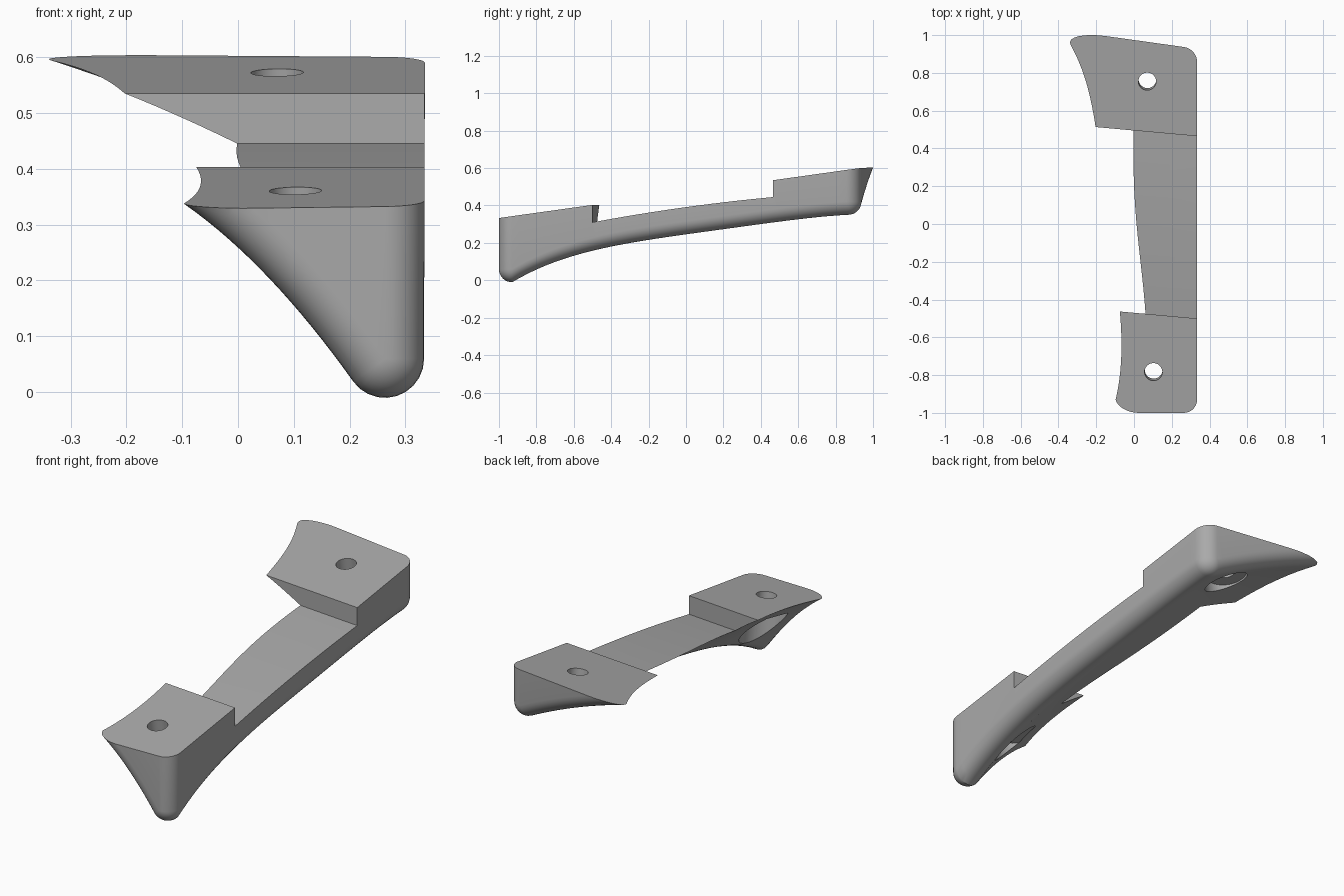
import bpy, bmesh, math
from mathutils import Vector

if "Cube" in bpy.data.objects:
    bpy.data.objects.remove(bpy.data.objects["Cube"])

R = 0.07          # edge rounding
CORE_X = 0.265    # centre line of the rounded lower edge
SKEW = 0.09       # how far the seat steps lean across the width


def fit(knots, t):
    """Smooth curve through a few (position, value) knots."""
    total = 0
    for i, (a, v) in enumerate(knots):
        for j, (b, _) in enumerate(knots):
            if i != j:
                v *= (t - b) / (a - b)
        total += v
    return total


KEEL = [(-0.9, 0.008), (-0.46, 0.167), (0, 0.245), (0.455, 0.307), (0.87, 0.35)]
SLOPE = [(-0.95, 1.577), (-0.475, 0.95), (0.5, 0.6), (0.95, 0.5)]
BEND = [(-0.95, -1.21), (-0.475, -0.5), (0.5, -0.22), (0.95, -0.14)]


def section(s, rad, push):
    """Cross-section: hollowed flank, rounded keel, flat side wall."""
    twist = -0.14 * (s + 0.93) / 1.8
    top_u = 0.5 + 0.125 * (s + 1)
    pts = []

    def flank(u):
        y = s + twist * -u
        a1, a2 = fit(SLOPE, y), fit(BEND, y)
        z = fit(KEEL, y) + R - R * math.hypot(1, a1) + a1 * u + a2 * u * u
        n = Vector((a1 + 2 * a2 * u, 1)).normalized()
        return Vector((CORE_X - u, z)) + n * R, n

    a = fit(SLOPE, s)
    low_u = R * a / math.hypot(1, a)
    for i in range(25):
        core, n = flank(top_u + (low_u - top_u) * i / 24)
        pts.append(core - n * rad)
    start = math.atan2(-n.y, -n.x)
    for i in range(1, 11):
        ang = start * (1 - i / 10)
        pts.append(core + rad * Vector((math.cos(ang), math.sin(ang))))
    pts.append(Vector((CORE_X + rad, 0.9)))
    pts.append(Vector((pts[0].x, 0.9)))
    return [(p.x, s + push + twist * (p.x - CORE_X), p.y) for p in pts]


def make_object(name, bm):
    bmesh.ops.recalc_face_normals(bm, faces=bm.faces)
    mesh = bpy.data.meshes.new(name)
    bm.to_mesh(mesh)
    bm.free()
    ob = bpy.data.objects.new(name, mesh)
    bpy.context.collection.objects.link(ob)
    return ob


# Body: sections lofted along the length, with rounded ends
S0, S1 = -0.93, 0.867
STEPS = 8
angles = [math.pi / 2 * i / STEPS for i in range(STEPS + 1)]
rings = [section(S0, R * math.cos(t), -R * math.sin(t)) for t in reversed(angles)]
rings += [section(S0 + (S1 - S0) * i / 48, R, 0) for i in range(1, 48)]
rings += [section(S1, R * math.cos(t), R * math.sin(t)) for t in angles]
bm = bmesh.new()
loft = [[bm.verts.new(p) for p in ring] for ring in rings]
for a, b in zip(loft, loft[1:]):
    for i in range(len(a)):
        j = (i + 1) % len(a)
        bm.faces.new((a[i], a[j], b[j], b[i]))
bm.faces.new(loft[0])
bm.faces.new(loft[-1])
bmesh.ops.remove_doubles(bm, verts=bm.verts, dist=1e-5)
body = make_object("bracket_body", bm)

# Envelope giving the two sloping seats and the lower bridge between them
bridge = []
for i in range(13):
    f = i / 12
    bridge.append((-0.47 + 0.965 * f, 0.31 + 0.135 * f + 0.045 * f * (1 - f)))
outline = [(-1.4, -0.3), (-1.4, 0.273), (-0.47, 0.403)] + bridge
outline += [(0.495, 0.535), (1.4, 0.662), (1.4, -0.3)]
bm = bmesh.new()
sides = [[bm.verts.new((x, t - SKEW * x, z)) for t, z in outline] for x in (-0.8, 0.8)]
for i in range(len(outline)):
    j = (i + 1) % len(outline)
    bm.faces.new((sides[0][i], sides[0][j], sides[1][j], sides[1][i]))
for side in sides:
    bm.faces.new(side)
envelope = make_object("seat_envelope", bm)
cutters = [(envelope, 'INTERSECT')]


# Screw holes square to the seats, with wide pockets below
def drill(name, centre, radius, top, bottom):
    axis = Vector((-0.0126, -0.14, 1)).normalized()
    bm = bmesh.new()
    bmesh.ops.create_cone(bm, cap_ends=True, segments=48, radius1=radius,
                          radius2=radius, depth=top - bottom)
    ob = make_object(name, bm)
    ob.rotation_mode = 'QUATERNION'
    ob.rotation_quaternion = axis.to_track_quat('Z', 'Y')
    ob.location = Vector(centre) + axis * (top + bottom) / 2
    cutters.append((ob, 'DIFFERENCE'))


for label, centre in (("front", (0.103, -0.783, 0.36)), ("back", (0.07, 0.755, 0.571))):
    drill(label + "_hole", centre, 0.047, 0.1, -0.4)
    drill(label + "_pocket", centre, 0.105, -0.08, -0.5)

bpy.context.view_layer.objects.active = body
body.select_set(True)
for ob, mode in cutters:
    mod = body.modifiers.new(ob.name, 'BOOLEAN')
    mod.operation = mode
    mod.solver = 'EXACT'
    mod.object = ob
    bpy.ops.object.modifier_apply(modifier=mod.name)
for ob, _ in cutters:
    bpy.data.objects.remove(ob)

# Finish
grey = bpy.data.materials.new("plain_grey")
grey.use_nodes = True
grey.diffuse_color = (0.4, 0.4, 0.4, 1)
grey.node_tree.nodes["Principled BSDF"].inputs["Base Color"].default_value = (0.4, 0.4, 0.4, 1)
body.data.materials.clear()
body.data.materials.append(grey)
bpy.ops.object.shade_smooth_by_angle(angle=math.radians(30))
